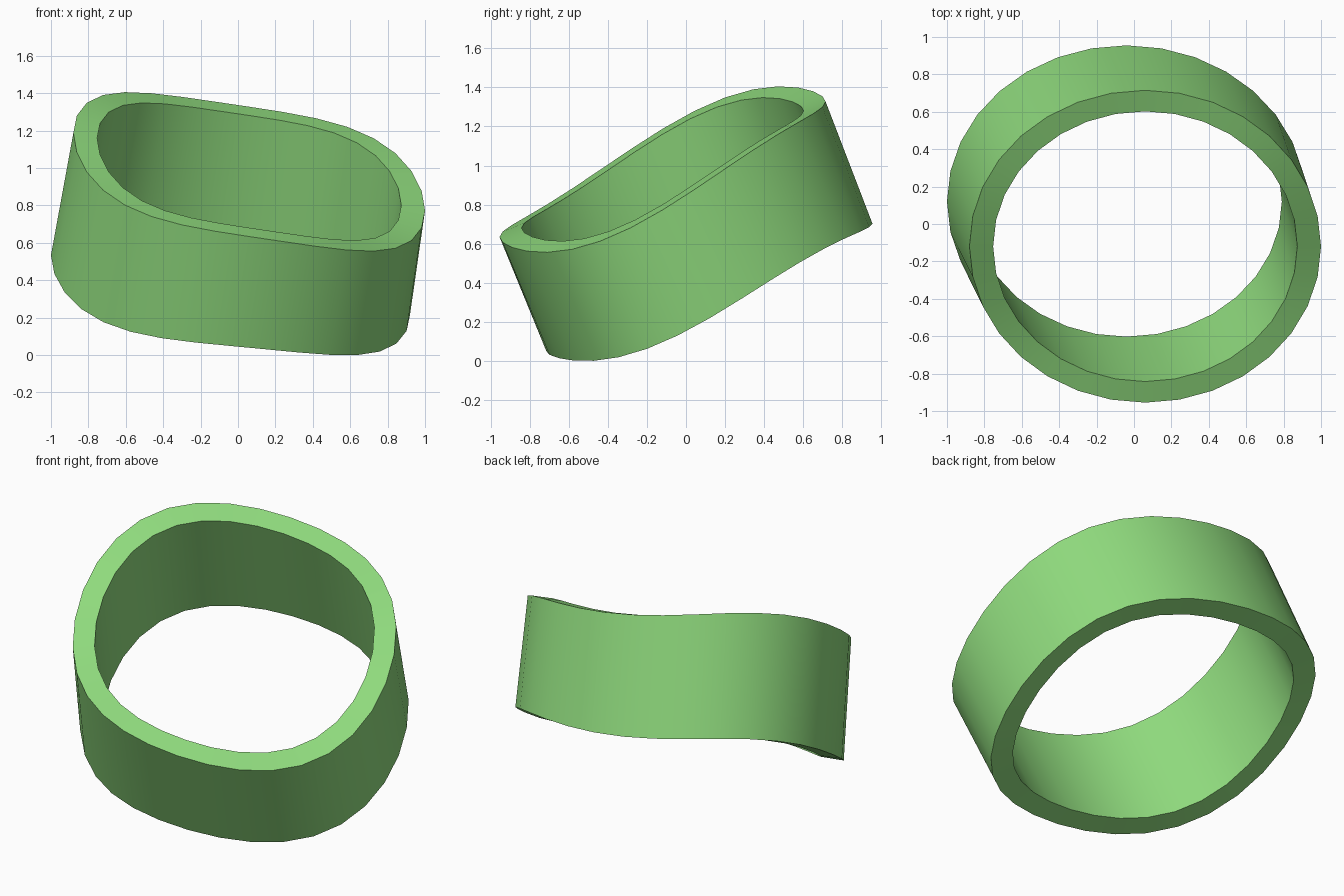
import bpy, bmesh
from math import sin, cos, pi, radians
from mathutils import Vector

if "Cube" in bpy.data.objects:
    bpy.data.objects.remove(bpy.data.objects["Cube"])

SIDES = 32
TOP = Vector((0.06, -0.12, 0.9765))   # centre of the upper rim
AXIS = Vector((0.10, -0.24, 0.605))   # lower rim to upper rim


def rim_point(a, scale, lower):
    # tilted, gently S-warped rim
    p = Vector((0.94 * cos(a), 0.835 * sin(a),
                -0.191 * cos(a) + 0.387 * sin(a)
                - 0.017 * cos(3 * a) + 0.04 * sin(3 * a)))
    centre = TOP.copy()
    if lower:
        # wall height varies slightly around the band
        p -= Vector((-0.02 * cos(a), 0, -0.05 * cos(a) + 0.02 * sin(a)))
        centre -= AXIS
    return centre + p * scale


# band: four rims joined into a closed loop of walls
bm = bmesh.new()
rims = [[bm.verts.new(rim_point(2 * pi * i / SIDES, s, low)) for i in range(SIDES)]
        for s, low in ((1, True), (1, False), (0.865, False), (0.865, True))]
for r in range(4):
    a, b = rims[r], rims[(r + 1) % 4]
    for i in range(SIDES):
        j = (i + 1) % SIDES
        bm.faces.new((a[i], a[j], b[j], b[i]))
bmesh.ops.recalc_face_normals(bm, faces=bm.faces)
low_z = min(v.co.z for v in bm.verts)
bmesh.ops.translate(bm, verts=bm.verts, vec=(0, 0, -low_z))

mesh = bpy.data.meshes.new("ring_band")
bm.to_mesh(mesh)
bm.free()
band = bpy.data.objects.new("ring_band", mesh)
bpy.context.collection.objects.link(band)

# green surface
green = bpy.data.materials.new("green")
green.diffuse_color = (0.275, 0.70, 0.205, 1)
green.use_nodes = True
green.node_tree.nodes["Principled BSDF"].inputs["Base Color"].default_value = green.diffuse_color
mesh.materials.append(green)

# smooth walls, sharp rims
bpy.context.view_layer.objects.active = band
band.select_set(True)
bpy.ops.object.shade_smooth_by_angle(angle=radians(30))
